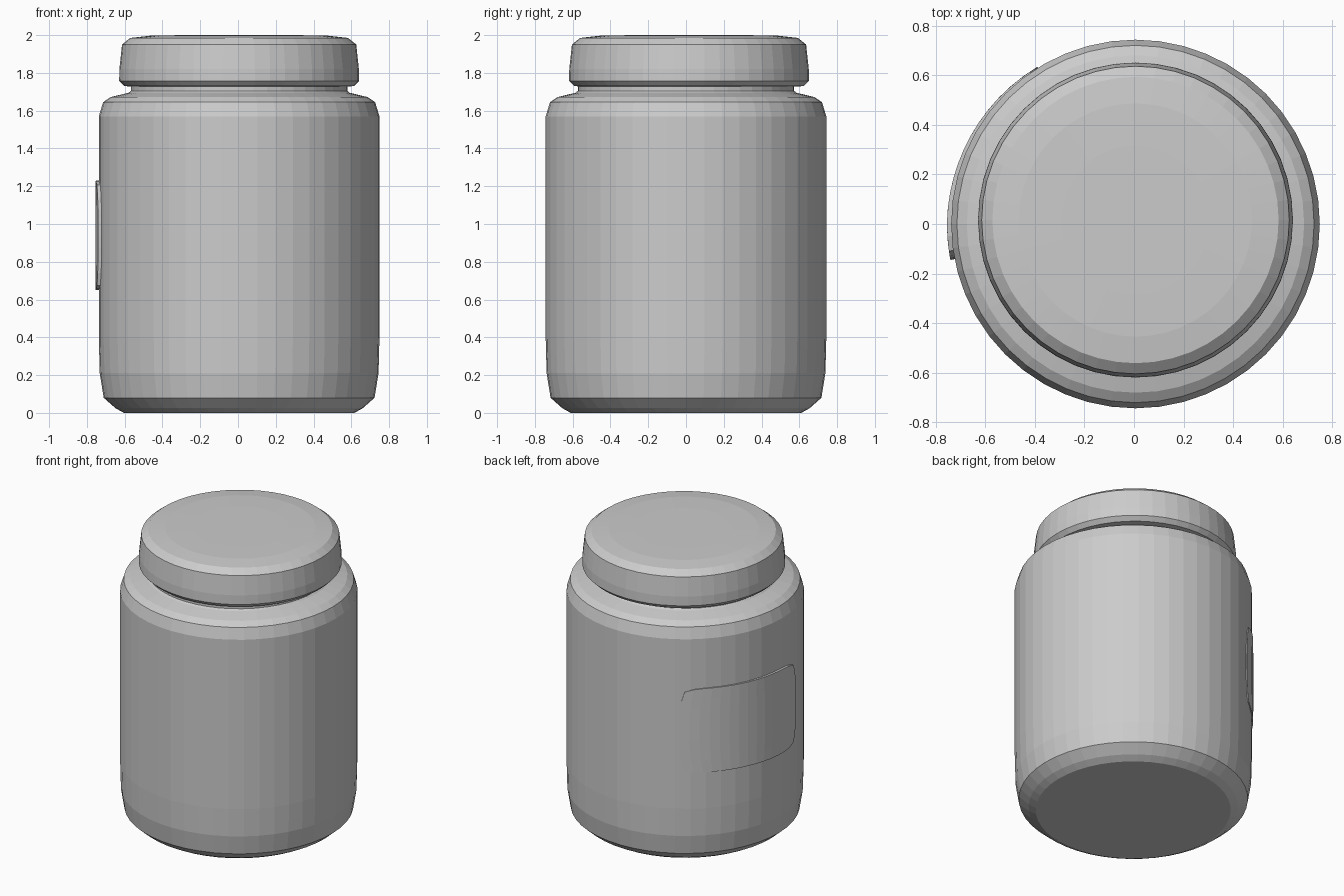
import bpy, bmesh
from math import sin, cos, pi, radians

if "Cube" in bpy.data.objects:
    bpy.data.objects.remove(bpy.data.objects["Cube"])

SIDES = 48
CX = 0.006


def make_object(name, bm):
    bmesh.ops.recalc_face_normals(bm, faces=bm.faces)
    mesh = bpy.data.meshes.new(name)
    bm.to_mesh(mesh)
    bm.free()
    obj = bpy.data.objects.new(name, mesh)
    bpy.context.collection.objects.link(obj)
    return obj


def lathe(name, profile, cx, cy):
    """Closed solid of revolution from (radius, height) points."""
    bm = bmesh.new()
    rings = []
    for r, z in profile:
        rings.append([bm.verts.new((cx + r * cos(2 * pi * i / SIDES),
                                    cy + r * sin(2 * pi * i / SIDES), z))
                      for i in range(SIDES)])
    for a, b in zip(rings, rings[1:]):
        for i in range(SIDES):
            j = (i + 1) % SIDES
            bm.faces.new((a[i], a[j], b[j], b[i]))
    bm.faces.new(rings[0])
    bm.faces.new(rings[-1])
    return make_object(name, bm)


# Jar body with rounded base, shoulder and neck
lathe("jar_body", [(0.61, 0.0), (0.655, 0.025), (0.717, 0.08), (0.738, 0.21),
                   (0.743, 0.4), (0.743, 1.57), (0.72, 1.645), (0.68, 1.672),
                   (0.585, 1.695), (0.573, 1.705), (0.573, 1.78)], CX, 0.0)

# Lid, set slightly off-centre
lathe("lid", [(0.55, 1.727), (0.608, 1.73), (0.635, 1.757), (0.634, 1.82),
              (0.620, 1.95), (0.577, 1.985), (0.47, 1.997), (0.30, 2.0)], CX, 0.016)

# Thin raised label wrapped around the back left side
bm = bmesh.new()
NU, NV = 14, 8
grid = []
for i in range(NU + 1):
    s = 2 * i / NU - 1
    row = []
    for k in range(NV + 1):
        t = 2 * k / NV - 1
        az = 156.5 + 34.5 * s * (1 - 0.05 * t * t - 0.03 * t ** 6)
        z = 0.94 + 0.29 * t * (1 - 0.08 * abs(s) ** 8)
        r = 0.747 + 0.013 * min(1, (s + 1) / 1.7)
        a = radians(az)
        row.append(bm.verts.new((CX + r * cos(a), r * sin(a), z)))
    grid.append(row)
for i in range(NU):
    for k in range(NV):
        bm.faces.new((grid[i][k], grid[i + 1][k], grid[i + 1][k + 1], grid[i][k + 1]))
# Label rim, sunk into the body
rim = [e for e in bm.edges if e.is_boundary]
new = bmesh.ops.extrude_edge_only(bm, edges=rim)["geom"]
for v in new:
    if isinstance(v, bmesh.types.BMVert):
        x, y = v.co.x - CX, v.co.y
        f = 0.735 / (x * x + y * y) ** 0.5
        v.co.x, v.co.y = CX + x * f, y * f
make_object("label", bm)
